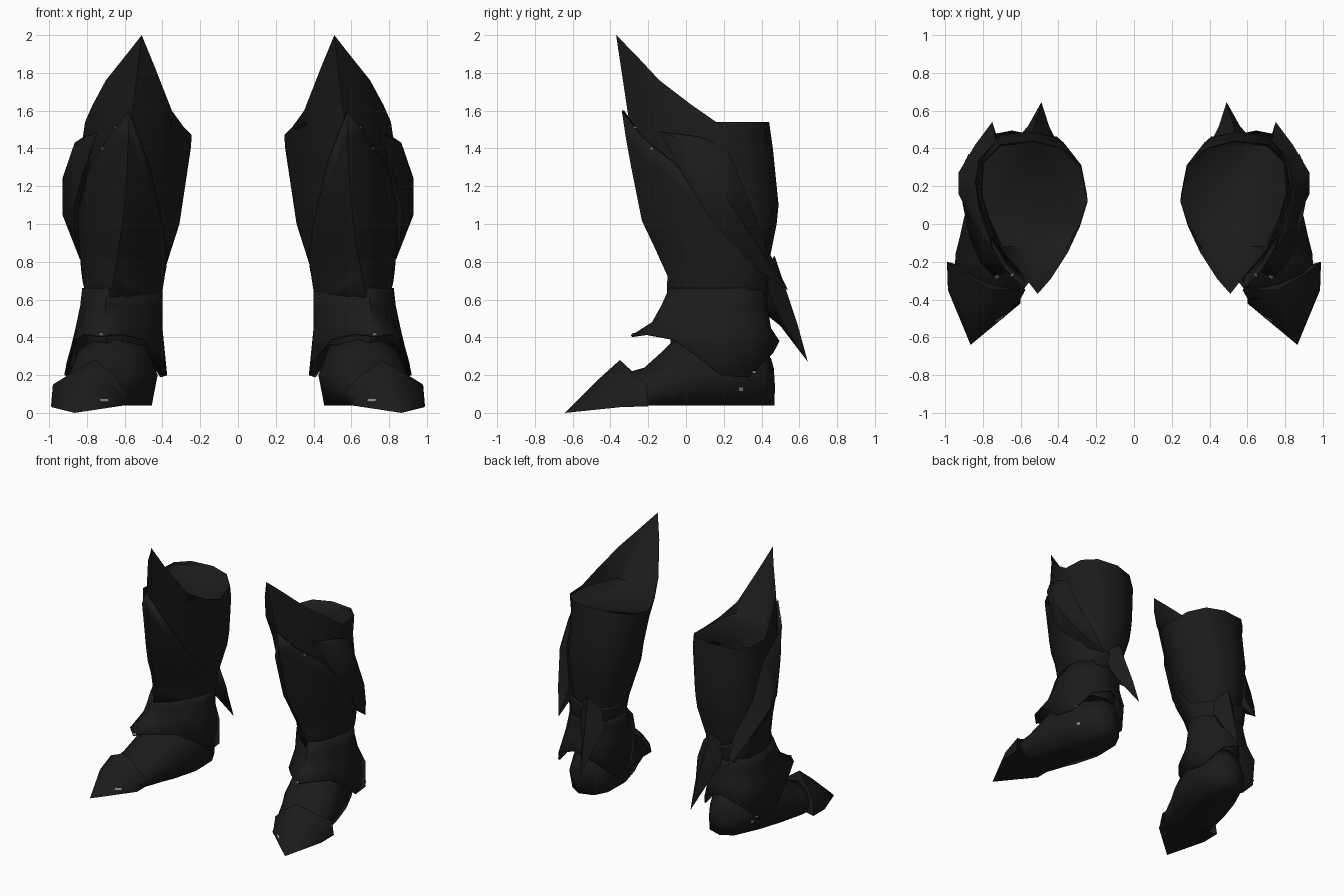
import bpy, bmesh, math
from mathutils import Vector

if "Cube" in bpy.data.objects:
    bpy.data.objects.remove(bpy.data.objects["Cube"])

black = bpy.data.materials.new("near_black_metal")
black.diffuse_color = (0.011, 0.011, 0.011, 1)
black.use_nodes = True
black.node_tree.nodes["Principled BSDF"].inputs["Base Color"].default_value = black.diffuse_color
grey = bpy.data.materials.new("worn_grey_metal")
grey.diffuse_color = (0.25, 0.25, 0.25, 1)
grey.use_nodes = True
grey.node_tree.nodes["Principled BSDF"].inputs["Base Color"].default_value = grey.diffuse_color


def make(name, rings, closed=True, cap0=False, cap1=False, thick=0.0, angle=65, mat=black):
    """Loft rings of points (a one-point ring is a tip) and mirror to the other leg."""
    bm = bmesh.new()
    vs = [[bm.verts.new(p) for p in r] for r in rings]
    for a, b in zip(vs, vs[1:]):
        n = max(len(a), len(b))
        for i in range(n if closed else n - 1):
            j = (i + 1) % n
            if len(a) == 1:
                bm.faces.new((a[0], b[j], b[i]))
            elif len(b) == 1:
                bm.faces.new((a[i], a[j], b[0]))
            else:
                bm.faces.new((a[i], a[j], b[j], b[i]))
    if cap0:
        bm.faces.new(vs[0][::-1])
    if cap1:
        bm.faces.new(vs[-1])
    bmesh.ops.remove_doubles(bm, verts=bm.verts, dist=0.0005)
    bmesh.ops.recalc_face_normals(bm, faces=bm.faces)
    mesh = bpy.data.meshes.new(name)
    bm.to_mesh(mesh)
    bm.free()
    mesh.materials.append(mat)
    ob = bpy.data.objects.new(name, mesh)
    bpy.context.collection.objects.link(ob)
    bpy.ops.object.select_all(action='DESELECT')
    ob.select_set(True)
    bpy.context.view_layer.objects.active = ob
    bpy.ops.object.shade_smooth_by_angle(angle=math.radians(angle))
    if thick:
        s = ob.modifiers.new("thickness", 'SOLIDIFY')
        s.thickness, s.offset = thick, -1
    ob.modifiers.new("other_leg", 'MIRROR')
    return ob


def lerp_table(table, t):
    """Linear lookup in rows sorted by their first value."""
    if t <= table[0][0]:
        return table[0][1:]
    for a, b in zip(table, table[1:]):
        if t <= b[0]:
            f = (t - a[0]) / (b[0] - a[0])
            return tuple(p + (q - p) * f for p, q in zip(a[1:], b[1:]))
    return table[-1][1:]


# Teardrop leg outline: pointed at the front (v = -1), round at the back
HALF = [(0, -1), (.35, -.8), (.70, -.42), (.95, 0), (1, .2), (.9, .6), (.58, .92), (0, 1)]
LOOP = HALF + [(-u, v) for u, v in HALF[-2:0:-1]]


def point(uv, x0, x1, ridge, yf, yb, z, grow=0.0):
    u, v = uv
    cx, hw = (x0 + x1) / 2, (x1 - x0) / 2 + grow
    ym, hy = (yf + yb) / 2, (yb - yf) / 2 + grow
    return (cx + u * hw + (ridge - cx) * max(0, -v), ym + v * hy, z)


# Leg sizes: z, inner x, outer x, front ridge x, front y, back y
LEG = [(.36, .44, .80, .70, -.08, .40), (.55, .42, .79, .69, -.10, .41),
       (.75, .39, .80, .65, -.08, .43), (1.0, .31, .82, .61, -.20, .48),
       (1.1, .295, .83, .60, -.22, .49), (1.40, .25, .83, .58, -.28, .46),
       (1.6, .25, .83, .58, -.31, .43)]


def leg_point(uv, z, grow=0.0):
    return point(uv, *lerp_table(LEG, z), z, grow)


# Leg shell with a tall front peak, a lower inner rim and a shallow flat top
rings = [[leg_point(uv, row[0]) for uv in LOOP] for row in LEG[:6]]
rim = [(.51, -.37, 2.0), (.58, -.28, 1.91), (.70, -.14, 1.76), (.77, .03, 1.63),
       (.81, .16, 1.54), (.80, .33, 1.54), (.71, .42, 1.54), (.53, .44, 1.54),
       (.38, .40, 1.53), (.28, .30, 1.50), (.245, .12, 1.47), (.285, -.01, 1.51),
       (.35, -.15, 1.60), (.44, -.29, 1.83)]
floor = [(.54 + (x - .54) * .98, max(-.12, .05 + (y - .05) * .98), min(z - .01, 1.52))
         for x, y, z in rim]
make("leg_shell", rings + [rim, floor], cap0=True, cap1=True)

# Greave: front shell whose upper edge falls away diagonally around the leg
TOP = [1.6, 1.46, 1.32, 1.10, 1.0, .86, .78, .74, .74, .74, .76, .82, 1.0, 1.32]
GROW = [.03] * 6 + [.02, .012, .008, .006, .006, .006, .008, .018]
rings = []
for k in range(8):
    rings.append([leg_point(uv, .58 + (t - .58) * k / 7, g * min(1, .2 + k / 3))
                  for uv, t, g in zip(LOOP, TOP, GROW)])
greave = make("greave", rings, thick=.012)

# Outer wing plate sweeping back to a point
upper = [(.82, .08, 1.46), (.84, .22, 1.40), (.82, .34, 1.10), (.73, .44, .85)]
crest = [(.865, .03, 1.43), (.93, .16, 1.24), (.93, .27, 1.05), (.84, .42, .82)]
lower = [(.82, -.02, 1.27), (.87, .09, 1.08), (.86, .22, .92), (.78, .39, .75)]
rings = [[(.745, -.14, 1.49)]]
for a, c, b in zip(upper, crest, lower):
    inner = (Vector(a) + Vector(b)) / 2 - Vector((.05, .02, 0))
    rings.append([a, c, b, tuple(inner)])
rings.append([(.75, .54, .65)])
make("wing_plate", rings)

# Heel spur hanging behind the calf
rings = [[(.45, .42, .74), (.54, .47, .83), (.64, .41, .76), (.54, .38, .74)],
         [(.41, .44, .60), (.52, .54, .62), (.62, .45, .60), (.52, .40, .54)],
         [(.45, .52, .46), (.505, .59, .47), (.56, .52, .46), (.505, .50, .46)],
         [(.49, .645, .27)]]
make("heel_spur", rings, cap0=True)

# Ankle cuff: flared skirt arched at the front and dipping at the sides
DIP = [.41, .42, .39, .27, .20, .19, .32, .38]
DIP = DIP + DIP[-2:0:-1]
rings = [[point(uv, .40, .825, .69, -.09, .425, .66) for uv in LOOP],
         [point(uv, .40, .835, .70, -.13, .43, .57) for uv in LOOP],
         [point(uv, .40, .86, .71, -.18, .45, .48 if uv[1] < 0 else .45) for uv in LOOP],
         [point(uv, .375, .92, .73, -.29, .495, z) for uv, z in zip(LOOP, DIP)]]
cuff = make("ankle_cuff", rings, thick=.01)

# Foot: arched sections along an axis turned outward
ARCH = [(-.85, 0), (-1, .4), (-.72, .78), (0, 1), (.72, .78), (1, .4), (.85, 0)]


def foot_ring(cx, cy, hw, z0, z1):
    return [(cx + u * hw * .95, cy + u * hw * .3, z0 + w * (z1 - z0)) for u, w in ARCH]


foot = make("foot", [foot_ring(.57, .45, .07, .04, .29), foot_ring(.59, .37, .16, .04, .38),
                     foot_ring(.63, .17, .215, .04, .44), foot_ring(.69, -.03, .22, .04, .42),
                     foot_ring(.72, -.12, .21, .04, .33), foot_ring(.75, -.22, .205, .04, .24),
                     foot_ring(.78, -.36, .18, .04, .20)], cap0=True, cap1=True, angle=120)

# Pointed toe cap with a raised peak
rear = [(.60, -.30, .04), (.575, -.35, .13), (.65, -.35, .20), (.76, -.35, .28),
        (.90, -.27, .20), (.98, -.21, .15), (.99, -.20, .035)]
mid = [(.60, -.42, .04), (.62, -.43, .09), (.71, -.45, .15), (.80, -.45, .19),
       (.90, -.42, .14), (.965, -.37, .10), (.985, -.35, .03)]
toe = make("toe_cap", [rear, mid, [(.865, -.64, 0)]], cap0=True, angle=75)

# Small worn spots: thin plates laid on the surface, cast from the front or the outer side
FRONT, SIDE = Vector((0, 1, 0)), Vector((-1, 0, 0))
SPOTS = [("toe_spot", toe, (.71, -2, .065), FRONT, .025, .008),
         ("ankle_spot", cuff, (.725, -2, .415), FRONT, .012, .008),
         ("heel_spot", foot, (2, .29, .125), SIDE, .012, .010),
         ("cuff_spot", cuff, (2, .36, .215), SIDE, .010, .006),
         ("greave_spot_upper", greave, (2, -.27, 1.51), SIDE, .010, .006),
         ("greave_spot_lower", greave, (2, -.18, 1.40), SIDE, .008, .006)]
bpy.context.view_layer.update()
for name, ob, start, way, half_w, half_h in SPOTS:
    hit, loc, normal, _ = ob.ray_cast(Vector(start), way)
    if not hit:
        continue
    across = normal.cross(Vector((0, 0, 1))).normalized() * half_w
    up = across.cross(normal).normalized() * half_h
    quad = [loc + across + up, loc - across + up, loc - across - up, loc + across - up]
    make(name, [[p + normal * d for p in quad] for d in (-.003, .003)], cap0=True, cap1=True,
         angle=30, mat=grey)
